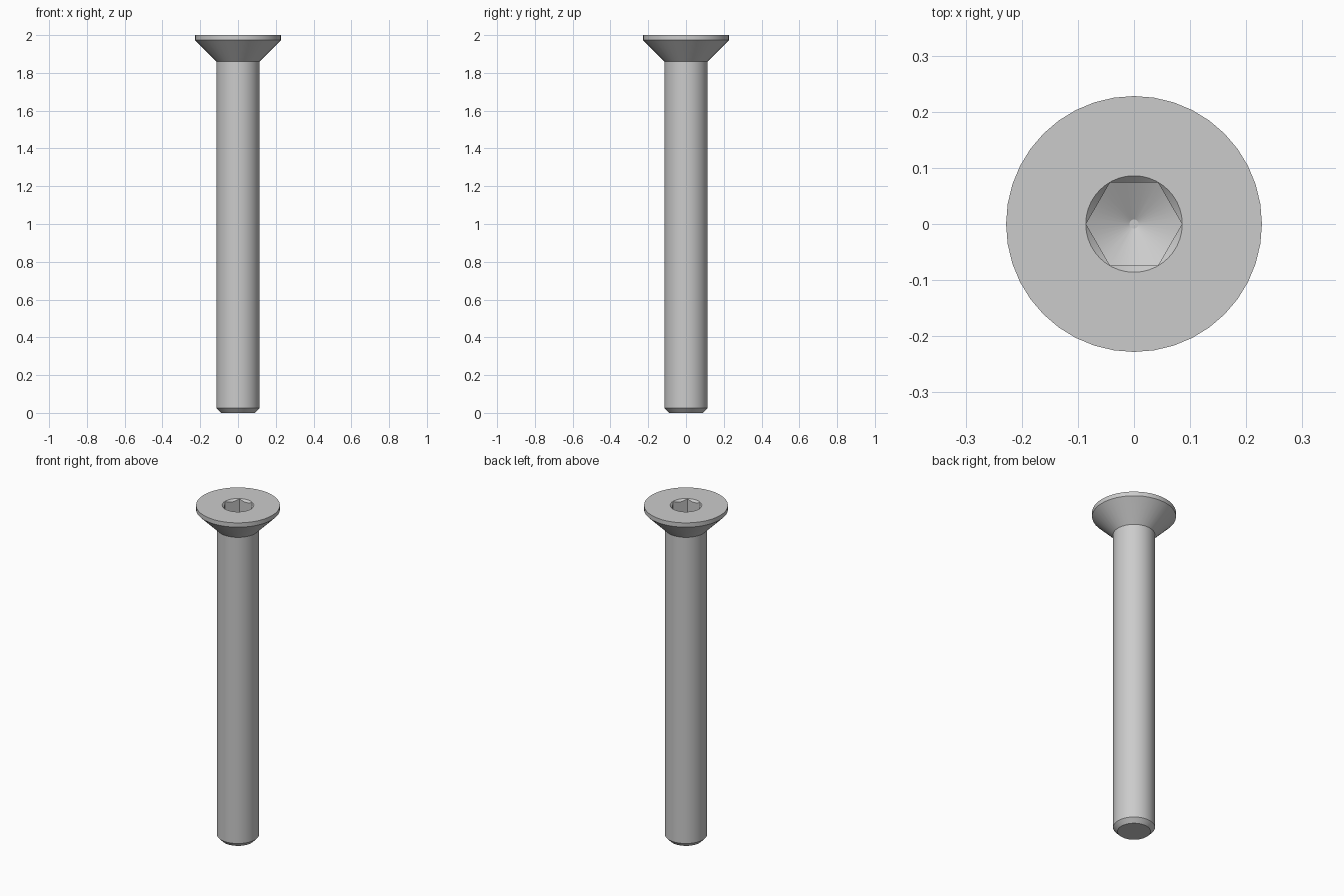
import bpy, bmesh, math

cube = bpy.data.objects.get("Cube")
if cube:
    bpy.data.objects.remove(cube)

steel = bpy.data.materials.new("grey_steel")
steel.use_nodes = True
GREY = (0.6, 0.6, 0.6, 1)
steel.diffuse_color = GREY
steel.node_tree.nodes["Principled BSDF"].inputs["Base Color"].default_value = GREY


def lathe(name, profile, sides):
    """Closed solid turned around z from (radius, height) rings, low to high."""
    bm = bmesh.new()
    rings = []
    for r, z in profile:
        rings.append([bm.verts.new((r * math.cos(a), r * math.sin(a), z))
                      for a in (2 * math.pi * i / sides for i in range(sides))])
    for low, high in zip(rings, rings[1:]):
        for i in range(sides):
            j = (i + 1) % sides
            bm.faces.new((low[i], low[j], high[j], high[i]))
    bm.faces.new(rings[0][::-1])
    bm.faces.new(rings[-1])
    mesh = bpy.data.meshes.new(name)
    bm.to_mesh(mesh)
    bm.free()
    mesh.materials.append(steel)
    obj = bpy.data.objects.new(name, mesh)
    bpy.context.collection.objects.link(obj)
    return obj


def combine(target, tool, operation):
    mod = target.modifiers.new(operation.lower(), 'BOOLEAN')
    mod.operation, mod.object, mod.solver = operation, tool, 'EXACT'
    bpy.context.view_layer.objects.active = target
    bpy.ops.object.modifier_apply(modifier=mod.name)
    bpy.data.objects.remove(tool)


# Shank with chamfered tip and countersunk head
SHANK, HEAD, TOP = 0.114, 0.228, 2.0
screw = lathe("countersunk_screw", [
    (0.09, 0), (SHANK, 0.025), (SHANK, 1.86), (HEAD, 1.974), (HEAD, TOP)], 40)

# Hexagonal socket with a drilled conical floor
HEX, DEPTH = 0.0855, 0.095
socket = lathe("socket_cutter", [(HEX, TOP - 0.2), (HEX, TOP + 0.1)], 6)
drill = lathe("drill_point", [
    (0.008, TOP - DEPTH - 0.045), (0.09, TOP - DEPTH), (0.09, TOP + 0.05)], 40)
combine(socket, drill, 'INTERSECT')
combine(screw, socket, 'DIFFERENCE')

# Round lead-in chamfer at the socket mouth
lead_in = lathe("lead_in_cutter", [(0.03, TOP - 0.056), (0.106, TOP + 0.02)], 40)
combine(screw, lead_in, 'DIFFERENCE')

bpy.ops.object.select_all(action='DESELECT')
screw.select_set(True)
bpy.context.view_layer.objects.active = screw
bpy.ops.object.shade_smooth_by_angle(angle=math.radians(25))
